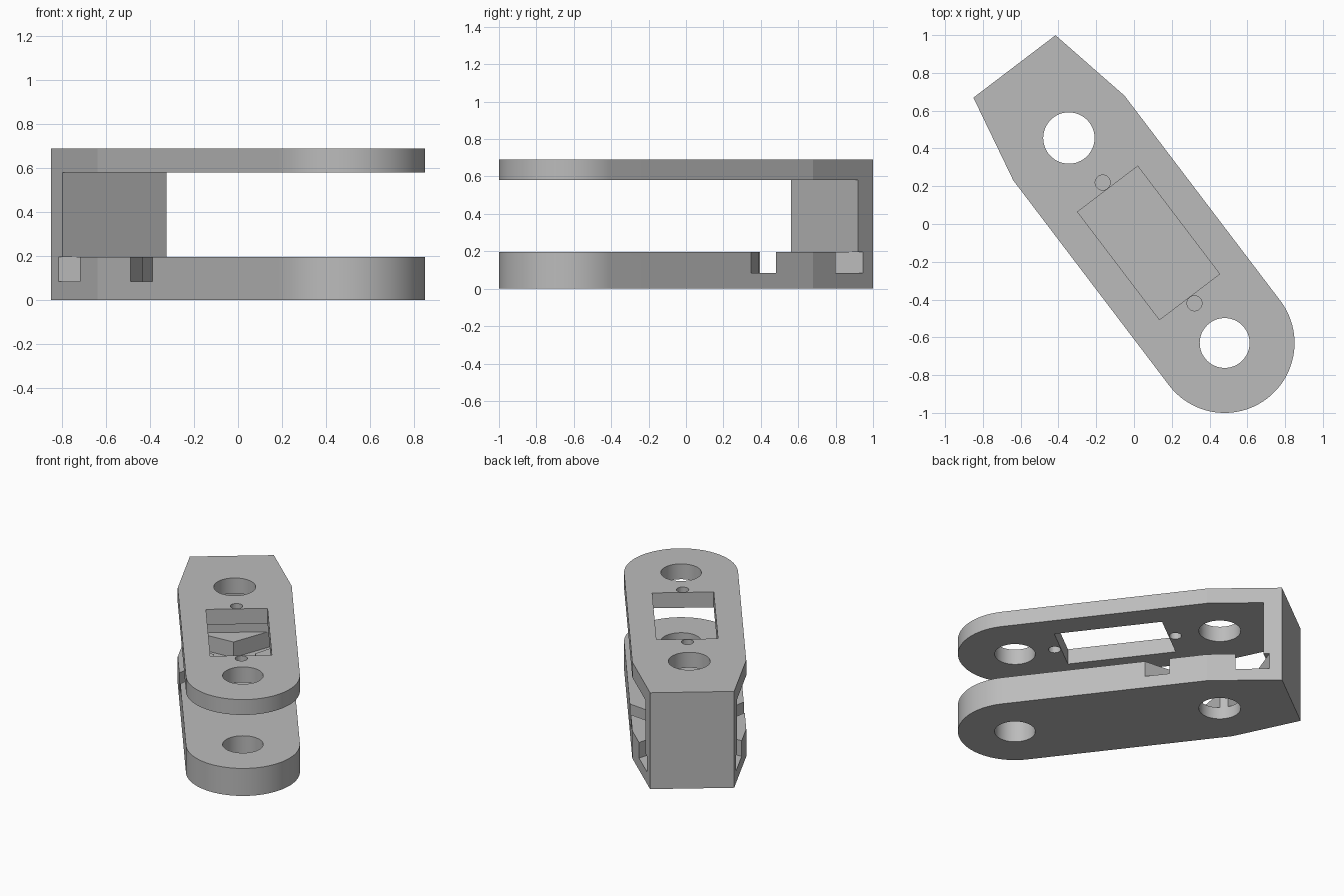
import bpy, bmesh, math
from mathutils import Matrix, Vector

cube = bpy.data.objects.get("Cube")
if cube:
    bpy.data.objects.remove(cube)

grey = bpy.data.materials.new("plain grey")
colour = (0.5, 0.5, 0.5, 1)
grey.use_nodes = True
grey.diffuse_color = colour
grey.node_tree.nodes["Principled BSDF"].inputs["Base Color"].default_value = colour

# Local frame: u runs from the round end to the flat end, v across
ROUND = Vector((0.48, -0.63, 0))
SPAN = 1.363
axis = Vector((-0.605, 0.796, 0)).normalized()
FRAME = Matrix.Translation(ROUND) @ Matrix.Rotation(math.atan2(axis.y, axis.x), 4, "Z")
RADIUS, TAIL, TAIL_HALF = 0.37, 1.839, 0.273
INNER, INNER_HALF = 1.721, 0.297
FLOOR, ROOF, TOP = 0.197, 0.58, 0.69


def prism(name, points, z0, z1):
    """Extrude a flat u, v profile between two heights."""
    bm = bmesh.new()
    face = bm.faces.new([bm.verts.new((u, v, z0)) for u, v in points])
    ext = bmesh.ops.extrude_face_region(bm, geom=[face])
    bmesh.ops.translate(bm, vec=(0, 0, z1 - z0),
                        verts=[g for g in ext["geom"] if isinstance(g, bmesh.types.BMVert)])
    bmesh.ops.recalc_face_normals(bm, faces=bm.faces)
    bm.transform(FRAME)
    mesh = bpy.data.meshes.new(name)
    bm.to_mesh(mesh)
    bm.free()
    mesh.materials.append(grey)
    ob = bpy.data.objects.new(name, mesh)
    bpy.context.collection.objects.link(ob)
    return ob


def circle(u, r, n=48):
    return [(u + r * math.cos(math.tau * i / n), r * math.sin(math.tau * i / n)) for i in range(n)]


def mirrored(half):
    """Close a half profile across v = 0."""
    return half + [(u, -v) for u, v in reversed(half) if v > 0]


def cut(ob, profiles, z0, z1):
    bpy.context.view_layer.objects.active = ob
    for points in profiles:
        cutter = prism("cutter", points, z0, z1)
        cutter.hide_render = True
        mod = ob.modifiers.new("cut", "BOOLEAN")
        mod.operation, mod.solver, mod.object = "DIFFERENCE", "EXACT", cutter
        bpy.ops.object.modifier_apply(modifier=mod.name)
        bpy.data.objects.remove(cutter)


# Shared plate outline: round nose, straight sides, tapered tail
arc = [math.pi - i * math.pi / 64 for i in range(33)]
outline = mirrored([(RADIUS * math.cos(a), max(0, RADIUS * math.sin(a))) for a in arc]
                   + [(SPAN, RADIUS), (TAIL, TAIL_HALF)])
bolt_holes = [circle(0, 0.132), circle(SPAN, 0.136)]

# Lower plate with crossing cable channels around the rear hole
lower = prism("lower_plate", outline, 0, FLOOR)
cut(lower, bolt_holes, -0.1, 0.4)
channels = mirrored([(-0.07, 0), (-0.49, 0.45), (-0.324, 0.45), (0, 0.1),
                     (0.27, 0.45), (0.5, 0.45), (0.21, 0)][:6])
# Rear island apex closes the crossing on the centre line
channels.insert(6, (0.21, 0))
cut(lower, [[(SPAN + u, v) for u, v in channels]], 0.085, 0.4)

# Upper plate with servo window and its screw holes
upper = prism("upper_plate", outline, ROOF, TOP)
window = [(0.307, -0.2), (1.024, -0.2), (1.024, 0.2), (0.307, 0.2)]
cut(upper, bolt_holes + [window, circle(0.264, 0.04, 24), circle(1.067, 0.04, 24)], 0.4, 0.9)

# Rear wall joining the plates
wall = prism("rear_wall", mirrored([(INNER, INNER_HALF), (TAIL, TAIL_HALF)]), FLOOR, ROOF)

for ob in (lower, upper, wall):
    bpy.ops.object.select_all(action="DESELECT")
    ob.select_set(True)
    bpy.context.view_layer.objects.active = ob
    bpy.ops.object.shade_smooth_by_angle(angle=math.radians(11))
